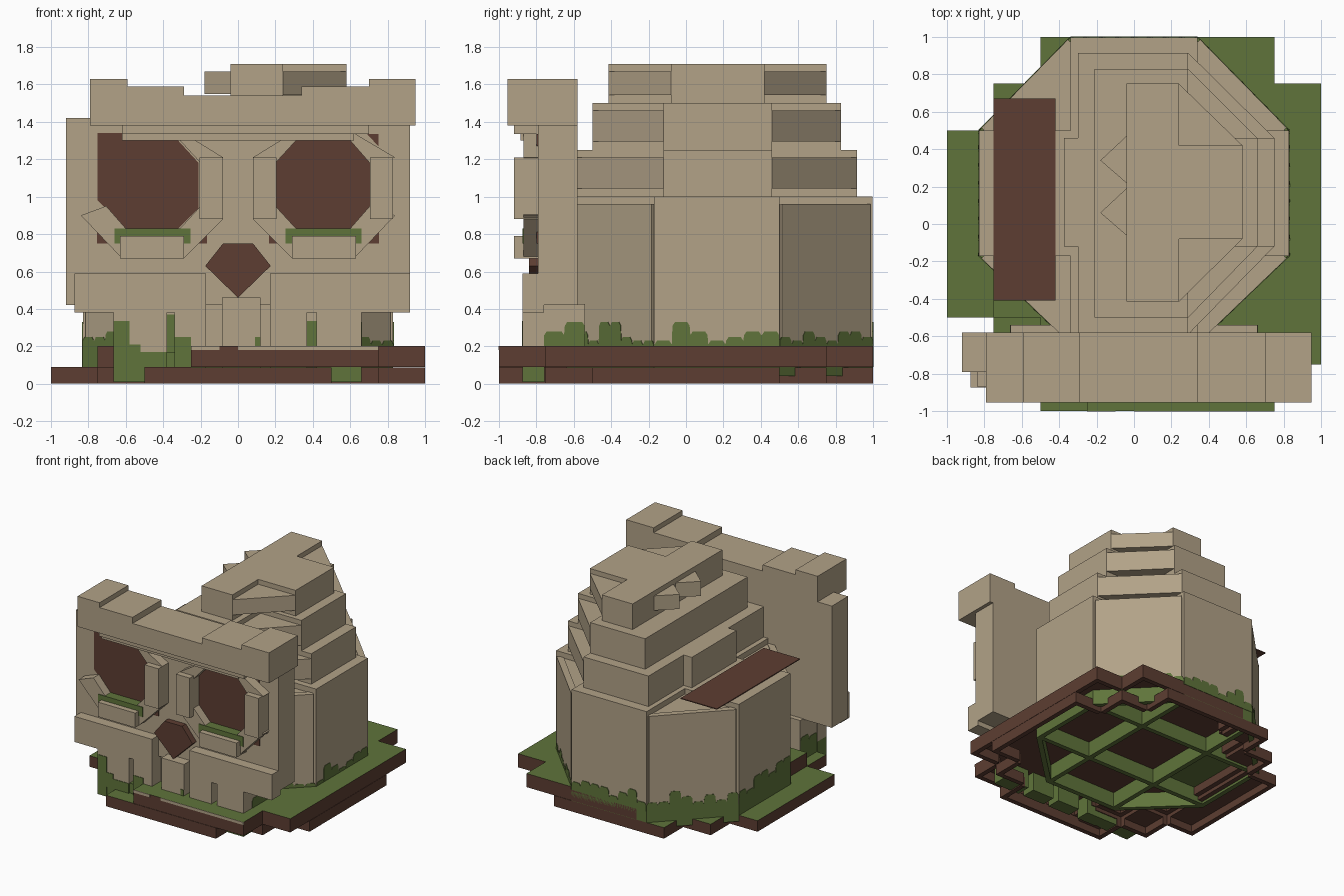
import bpy, bmesh, random
from mathutils import Vector

random.seed(4)
old = bpy.data.objects.get("Cube")
if old:
    bpy.data.objects.remove(old, do_unlink=True)


def material(name, colour):
    m = bpy.data.materials.new(name)
    m.use_nodes = True
    m.diffuse_color = (*colour, 1)
    m.node_tree.nodes["Principled BSDF"].inputs["Base Color"].default_value = (*colour, 1)
    return m


STONE = material("tan stone", (0.445, 0.362, 0.245))
EARTH = material("brown earth", (0.11, 0.048, 0.032))
MOSS = material("moss green", (0.115, 0.175, 0.043))


def upright(u, v, w):
    return (u, v, w)


def facing(u, v, w):
    return (u, w, v)


def prism(name, pts, lo, hi, mat, frame=upright, top=None):
    """Extrude an outline from lo to hi; optional second material on top."""
    bm = bmesh.new()
    a = [bm.verts.new(frame(u, v, lo)) for u, v in pts]
    b = [bm.verts.new(frame(u, v, hi)) for u, v in pts]
    bm.faces.new(a)
    bm.faces.new(b)
    for i in range(len(pts)):
        j = (i + 1) % len(pts)
        bm.faces.new((a[i], a[j], b[j], b[i]))
    bmesh.ops.recalc_face_normals(bm, faces=bm.faces)
    if top:
        for f in bm.faces:
            f.material_index = int(f.normal.z > 0.5)
    me = bpy.data.meshes.new(name)
    bm.to_mesh(me)
    bm.free()
    me.materials.append(mat)
    if top:
        me.materials.append(top)
    ob = bpy.data.objects.new(name, me)
    bpy.context.collection.objects.link(ob)
    return ob


def box(name, x0, x1, y0, y1, z0, z1, mat=STONE, top=None):
    return prism(name, [(x0, y0), (x1, y0), (x1, y1), (x0, y1)], z0, z1, mat, top=top)


def along(name, p, q, thick, z0, z1, mat):
    """Wall along p-q, thickened to its left."""
    p, q = Vector(p), Vector(q)
    d = (q - p).normalized()
    n = Vector((-d.y, d.x)) * thick
    return prism(name, [p, q, q + n, p + n], z0, z1, mat)


def closed(pts):
    return zip(pts, pts[1:] + pts[:1])


# Stepped ground: hollow underneath, moss on top, earth at the rim
upper = [(-.25, -1), (.75, -1), (.75, -.75), (1, -.75), (1, .75), (.75, .75), (.75, 1),
         (-.25, 1), (-.25, .75), (-.5, .75), (-.5, .5), (-.75, .5), (-.75, -.5),
         (-.5, -.5), (-.5, -.75), (-.25, -.75)]
quarter = [(.5, -1), (.5, -.75), (.75, -.75), (.75, -.5), (1, -.5)]
right_half = quarter + [(x, -y) for x, y in reversed(quarter)]
lower = right_half + [(-x, y) for x, y in reversed(right_half)]
prism("ground_top", upper, .165, .202, EARTH, top=MOSS)
for p, q in closed(upper):
    along("ground_upper_rim", p, q, .04, .09, .18, EARTH)
for p, q in closed(lower):
    along("ground_lower_rim", p, q, .04, 0, .088, EARTH)
box("ground_side_step", -1, -.75, -.5, .5, .06, .09, EARTH, MOSS)
for s in (-1, 1):
    for x, y in ((-.75, .5), (-.5, .75)):
        y0, y1 = sorted((s * y, s * (y + .25)))
        box("ground_corner_step", x, x + .25, y0, y1, .06, .09, EARTH, MOSS)

# Pale stone edging along the front lip of the ground
for x0, x1 in ((-.25, -.1), (0, .75)):
    box("ground_stone_edging", x0, x1, -1.003, -.995, .18, .202)

# Moss on the underside of the ground
box("underside_moss_side", -.74, -.36, -.14, .47, .158, .166, MOSS)
for s in (-1, 1):
    prism("underside_moss_corner", [(s * .36, .52), (s * .74, .52), (s * .36, .9)],
          .158, .166, MOSS)

# Eight-sided main tower: crossing arms with lower corner panels
ring = [(-.34, -.64), (.34, -.64), (.83, -.17), (.83, .5), (.34, 1), (-.34, 1),
        (-.83, .5), (-.83, -.17)]
box("tower_long_arm", -.34, .34, -.62, .998, .18, 1)
box("tower_cross_arm", -.83, .83, -.17, .5, .18, 1)
prism("tower_core", [(x * .98, .17 + (y - .17) * .98) for x, y in ring], .18, .955, STONE)
for p, q in closed(ring):
    along("tower_footing", p, q, .04, .04, .18, MOSS)
for x in (-.34, .3):
    box("long_arm_footing", x, x + .04, -.62, .97, .04, .18, MOSS)
for y in (-.17, .46):
    box("cross_arm_footing", -.8, .8, y, y + .04, .04, .18, MOSS)

# Corner panels stand a little proud, with narrow gaps beside them
for i in (1, 3, 5, 7):
    p, q = Vector(ring[i]), Vector(ring[(i + 1) % 8])
    d = (q - p).normalized()
    along("tower_corner_panel", p + d * .02, q - d * .02, .05, .18, .96, STONE)


def moss_band(p, q, base):
    """Thin jagged band of moss at the foot of a wall."""
    p, q = Vector(p), Vector(q)
    length = (q - p).length
    d = (q - p).normalized()
    out = Vector((d.y, -d.x))
    steps = max(2, round(length / .09))
    outline = [(0, base)]
    for i in range(steps):
        h = random.choice((.23, .25, .28, .33))
        a, b = length * i / steps, length * (i + 1) / steps
        outline += [(a + .002, h - .02), (a + .015, h), (b - .015, h), (b - .002, h - .02)]
    outline.append((length, base))

    def frame(u, v, w):
        k = p + d * u + out * w
        return (k.x, k.y, v)
    prism("moss_band", outline, -.004, .003, MOSS, frame)


for i, (p, q) in enumerate(closed(ring)):
    if i:
        moss_band(p, q, .09 if i > 4 else .18)

# Three shrinking roof tiers, each a cross with corner panels
#        x0    arm   x1   y0    y1    inner y     z0    z1
tiers = [(-.30, .29, .75, -.59, .915, -.12, .46, 1.0, 1.25),
         (-.21, .29, .66, -.50, .83, -.12, .46, 1.25, 1.5),
         (-.04, .24, .58, -.415, .75, -.08, .42, 1.5, 1.71)]
for x0, xa, x1, y0, y1, ya, yb, z0, z1 in tiers:
    box("roof_long_arm", x0, xa, y0, y1, z0, z1)
    box("roof_cross_arm", x0, x1, ya, yb, z0, z1)
    for yo, yi in ((y0, ya), (y1, yb)):
        prism("roof_corner_panel", [(xa - .02, yo), (xa, yo), (x1, yi), (xa - .02, yi)],
              z0 + .045, z1 - .04, STONE)
box("roof_side_ledge", -.375, -.29, -.12, .46, 1, 1.25)
for y in (.07, .35):
    prism("roof_small_wedge", [(-.18, y - .01), (-.03, y - .14), (-.03, y + .13)],
          1.55, 1.67, STONE)
box("roof_earth_sheet", -.75, -.42, -.41, .67, 1.001, 1.008, EARTH)

# Face wall with stepped brow
box("face_wall", -.92, .92, -.79, -.58, .42, 1.42)
brow = [(-.79, 1.38), (.95, 1.38), (.95, 1.63), (.7, 1.63), (.7, 1.59), (.34, 1.59),
        (.34, 1.54), (-.29, 1.54), (-.29, 1.59), (-.59, 1.59), (-.59, 1.63), (-.79, 1.63)]
prism("brow", brow, -.955, -.58, STONE, facing)
box("brow_underside", -.62, .7, -.92, -.78, 1.335, 1.39)
box("brow_middle", -.62, .62, -.885, -.78, 1.30, 1.39)

# Eyes: dark plates, the one on -x broken open at its upper corner
eye = [(.2, .94), (.31, .83), (.6, .83), (.705, .94), (.705, 1.18), (.6, 1.3), (.31, 1.3), (.2, 1.18)]
broken_eye = [(-.75, .98), (-.6, .83), (-.32, .83), (-.21, .94), (-.21, 1.18),
              (-.32, 1.3), (-.62, 1.3), (-.62, 1.34), (-.75, 1.34)]
prism("left_eye", eye, -.798, -.789, EARTH, facing)
prism("right_eye", broken_eye, -.798, -.789, EARTH, facing)
frame_bars = [[(.62, .67), (.84, .9), (.705, .95), (.6, .83)],
              [(.29, .67), (.08, .88), (.2, .95), (.31, .83)],
              [(.29, 1.34), (.08, 1.21), (.2, 1.18), (.31, 1.3)],
              [(.62, 1.34), (.84, 1.21), (.705, 1.18), (.6, 1.3)]]
for s in (-1, 1):
    def side(u, v, w, s=s):
        return (s * u, w, v)

    def block(name, x0, x1, z0, z1, front, mat=STONE):
        prism(name, [(x0, z0), (x1, z0), (x1, z1), (x0, z1)], front, -.785, mat, side)
    for bar in frame_bars[:3 if s < 0 else 4]:
        prism("eye_frame_bar", bar, -.87, -.785, STONE, side)
    block("eye_inner_post", .08, .205, .88, 1.21, -.92)
    if s > 0:
        block("eye_outer_post", .705, .83, .88, 1.21, -.92)
    block("eye_sill", .29, .63, .67, .79, -.92)
    block("eye_sill_moss", .255, .66, .75, .83, -.875, MOSS)
    for a, b in ((.69, .755), (.23, .165)):
        prism("eye_corner", [(a, .75), (b, .75), (b, .81)], -.798, -.789, EARTH, side)
prism("eye_top_corner", [(.69, 1.335), (.75, 1.335), (.75, 1.27)], -.798, -.789, EARTH, facing)

# Nose
prism("nose", [(0, .46), (.175, .63), (.08, .75), (-.08, .75), (-.175, .63)],
      -.84, -.785, EARTH, facing)

# Jaw, teeth with mossy roots, and the wall behind them
box("right_jaw", -.875, -.17, -.875, -.76, .38, .59)
box("left_jaw", .17, .92, -.875, -.76, .38, .59)
box("mouth_back", -.66, .66, -.76, -.54, .17, .425)
for x0, x1, top in ((-.665, -.38, .39), (-.34, -.17, .39), (-.085, .12, .46),
                    (.17, .37, .39), (.42, .66, .39)):
    box("tooth", x0, x1, -.873, -.757, .17, top)
    box("tooth_root", x0, x1, -.873, -.757, .01, .17, MOSS)
box("tooth_root_bridge", -.39, -.33, -.865, -.757, .01, .17, MOSS)
moss_band((.66, -.76), (.66, -.54), .18)
moss_band((-.66, -.54), (-.66, -.76), .09)

# Moss painted on the teeth and in the gaps between them
for x0, x1, z0, z1 in ((-.665, -.58, .01, .335), (-.58, -.52, .09, .21), (-.52, -.38, .09, .17),
                       (-.34, -.25, .09, .25), (.09, .12, .18, .25)):
    box("tooth_moss", x0, x1, -.877, -.87, z0, z1, MOSS)
for x0, x1, z1 in ((-.38, -.34, .37), (.37, .42, .335)):
    box("gap_moss", x0, x1, -.765, -.757, .17, z1, MOSS)
